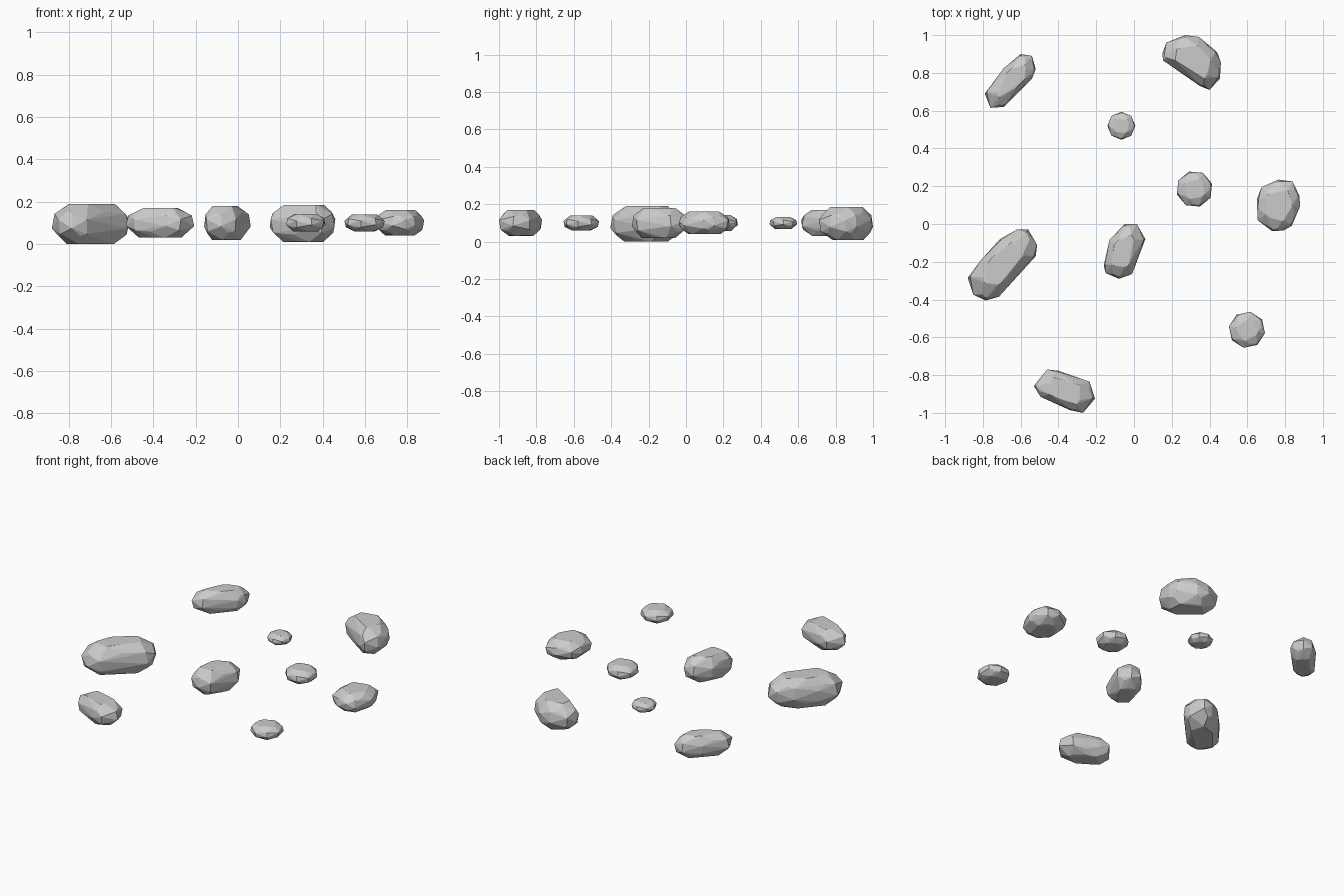
import bpy, bmesh, math
from mathutils import Vector

if "Cube" in bpy.data.objects:
    bpy.data.objects.remove(bpy.data.objects["Cube"])


def stone(name, outline, z0, z1):
    """Faceted pebble: plan outline as a belt, inset caps above and below."""
    pts = [Vector(p) for p in outline]
    n = len(pts)
    c = sum(pts, Vector((0, 0))) / n
    h, zc = (z1 - z0) / 2, (z0 + z1) / 2
    bm = bmesh.new()

    def add(p, s, k):
        q = c + (p - c) * s
        bm.verts.new((q.x, q.y, zc + h * k))

    for i, p in enumerate(pts):
        mid = (p + pts[(i + 1) % n]) / 2
        up = 1 if i % 2 else -1
        add(p, 1.0, 0.22 * up)           # zigzag belt
        add(p, 0.93, -0.5 * up)
        add(mid, 0.9, 0.6 * up)          # shoulders
        if i % 2:
            add(p, 0.62, 1)              # top facet
        else:
            add(p, 0.62, -1)             # bottom facet
        add(mid, 0.62, 0.93 if i % 2 else 0.98)
        add(mid, 0.62, -0.95)
    res = bmesh.ops.convex_hull(bm, input=bm.verts[:])
    junk = {g for g in res["geom_interior"] + res["geom_unused"]
            if isinstance(g, bmesh.types.BMVert)}
    bmesh.ops.delete(bm, geom=list(junk), context='VERTS')
    bmesh.ops.dissolve_limit(bm, angle_limit=math.radians(4),
                             verts=bm.verts[:], edges=bm.edges[:])
    bmesh.ops.recalc_face_normals(bm, faces=bm.faces[:])
    me = bpy.data.meshes.new(name)
    bm.to_mesh(me)
    bm.free()
    bpy.context.collection.objects.link(bpy.data.objects.new(name, me))


def ring(x, y, r, turn):
    return [(x + r * math.cos(turn + i * math.tau / 8),
             y + r * math.sin(turn + i * math.tau / 8)) for i in range(8)]


# Long and large stones
stone("long_stone_back_left",
      [(-.79, .69), (-.76, .615), (-.69, .62), (-.54, .77),
       (-.52, .82), (-.54, .89), (-.60, .90), (-.69, .825)], .03, .17)
stone("large_stone_back_right",
      [(.15, .90), (.17, .96), (.27, 1.0), (.345, .99), (.44, .91),
       (.46, .855), (.455, .77), (.40, .71), (.35, .73), (.155, .865)],
      .01, .185)
stone("large_stone_left",
      [(-.88, -.285), (-.85, -.375), (-.785, -.405), (-.715, -.385),
       (-.52, -.17), (-.513, -.11), (-.56, -.03), (-.62, -.03),
       (-.71, -.08), (-.81, -.19)], 0, .19)
stone("middle_stone",
      [(-.16, -.22), (-.15, -.26), (-.08, -.29), (-.01, -.265),
       (.06, -.08), (.015, 0), (-.05, 0), (-.13, -.085)], .02, .18)
stone("long_stone_front",
      [(-.53, -.857), (-.46, -.77), (-.40, -.777), (-.235, -.835),
       (-.207, -.925), (-.27, -1.0), (-.34, -.985), (-.495, -.915)],
      .03, .17)
stone("oval_stone_right",
      [(.65, .13), (.675, .195), (.765, .235), (.84, .225), (.875, .15),
       (.88, .095), (.835, -.01), (.79, -.035), (.73, -.037), (.655, .02)],
      .04, .16)

# Small round pebbles
for i, (x, y, r, h) in enumerate([(-.067, .52, .074, .031),
                                  (.32, .185, .097, .042),
                                  (.598, -.56, .097, .04)]):
    stone(f"pebble_{i + 1}", ring(x, y, r, .3 * i), .1 - h, .1 + h)
